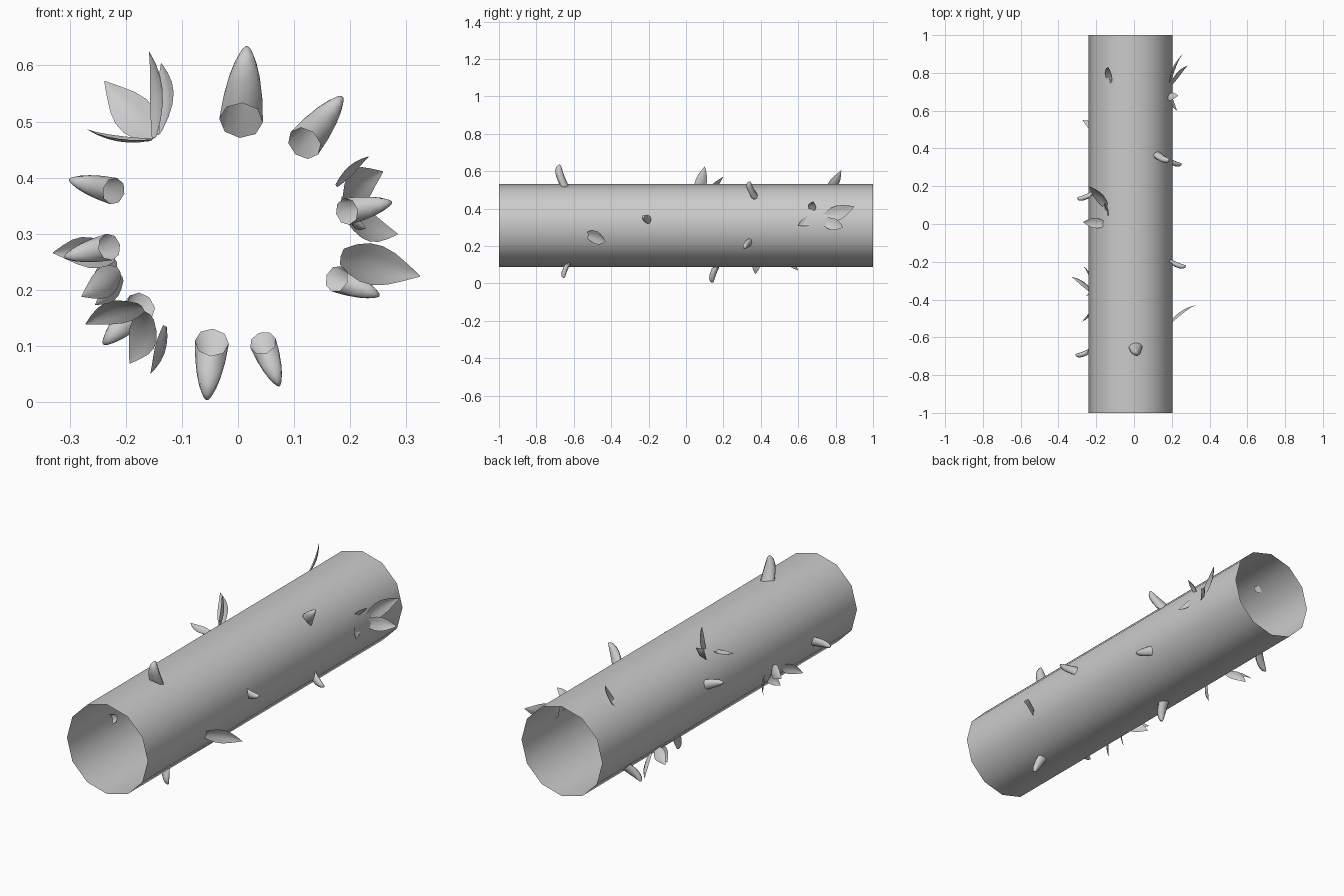
import bpy, bmesh
from math import sin, cos, pi, radians
from mathutils import Vector as V

if "Cube" in bpy.data.objects:
    bpy.data.objects.remove(bpy.data.objects["Cube"])

R = 0.222
SIDES = 12


def polar(deg, r, y):
    """Point at an angle around the stem axis."""
    a = radians(deg)
    return V((r * cos(a) - .018, y, r * sin(a) + .31))


def skin(name, rows, closed, cap=False):
    """Bridge rows of points with quads, smooth-shaded."""
    bm = bmesh.new()
    vs = [[bm.verts.new(p) for p in row] for row in rows]
    n = len(rows[0])
    for a, b in zip(vs, vs[1:]):
        for i in range(n if closed else n - 1):
            j = (i + 1) % n
            bm.faces.new((a[i], a[j], b[j], b[i]))
    if cap:
        bm.faces.new(vs[-1])
    me = bpy.data.meshes.new(name)
    bm.to_mesh(me)
    bm.free()
    ob = bpy.data.objects.new(name, me)
    bpy.context.collection.objects.link(ob)
    bpy.ops.object.select_all(action='DESELECT')
    ob.select_set(True)
    bpy.context.view_layer.objects.active = ob
    bpy.ops.object.shade_smooth_by_angle(angle=radians(60))


# Open hollow stem
skin("stem", [[polar(360 * i / SIDES, R, y) for i in range(SIDES)]
              for y in (-1, 1)], True)


# Hooked thorn: open base sunk in the stem, blunt tip, longer on bigger thorns
def thorn(name, angle, y, r):
    sink = .247 - .85 * r
    base, tip = polar(angle, sink, y), polar(angle + 1, sink + 2.1 * r, y - r / 2)
    axis = (tip - base).normalized()
    u = V((0, 1, 0))
    u = (u - axis * u.y).normalized()
    w = axis.cross(u)
    rows = []
    for i in range(7):
        t = .99 * sin(pi / 2 * i / 6)
        k = r * (1 - t ** 1.3) ** .7
        c = base.lerp(tip, t) - u * (r * 1.3 * t * (1 - t))
        rows.append([c + (u * cos(a) * .8 + w * sin(a)) * k
                     for a in (pi * j / 4 for j in range(8))])
    skin(name, rows, True, True)


# angle, y, radius
for i, p in enumerate([
        (83, -.64, .063), (48, .37, .051), (8, -.2, .039),
        (-25, .34, .039), (262, .17, .049), (-73, -.63, .039),
        (162, .16, .039), (189, -.67, .039), (222, .72, .045)]):
    thorn(f"thorn_{i + 1}", *p)


# Pointed leaf: faces the stem's outward direction, tip curls outward
def leaf(name, angle, y, tip_angle, tip_r, tip_y):
    base, tip = polar(angle, .207, y), polar(tip_angle, tip_r, tip_y)
    d = tip - base
    axis = d.normalized()
    side = axis.cross(polar(angle, 1, 0) - polar(angle, 0, 0)).normalized()
    n = axis.cross(side)
    width = .02 + .3 * d.length
    rows = []
    for i in range(7):
        t = i / 6
        k = width * max(.02, sin(pi * (.13 + .87 * t)))
        c = base + d * t + n * (d.length * .4 * t * (1 - t))
        rows.append([c + side * (s * k / 4) - n * (abs(s) * k * .07)
                     for s in range(-2, 3)])
    skin(name, rows, False)


# base angle, base y, tip angle, tip radius, tip y
groups = {
    "upper_leaf": [(128, .06, 114, .345, .1), (129, .09, 130, .342, .2),
                   (131, 0, 145, .307, .01), (126, .75, 112, .317, .83)],
    "right_leaf": [(-14, -.53, -14, .353, -.43), (11, .73, 20, .294, .9),
                   (7, .73, -2, .303, .84), (22, .67, 27, .282, .68),
                   (13, .69, 0, .246, .6)],
    "lower_leaf": [(193, -.36, 188, .315, -.28), (197, -.32, 205, .279, -.22),
                   (205, -.34, 210, .273, -.38), (202, -.44, 205, .288, -.52),
                   (222, .48, 214, .306, .55), (228, .5, 234, .298, .6),
                   (238, .38, 242, .294, .37)],
}
for name, items in groups.items():
    for i, p in enumerate(items):
        leaf(f"{name}_{i + 1}", *p)
